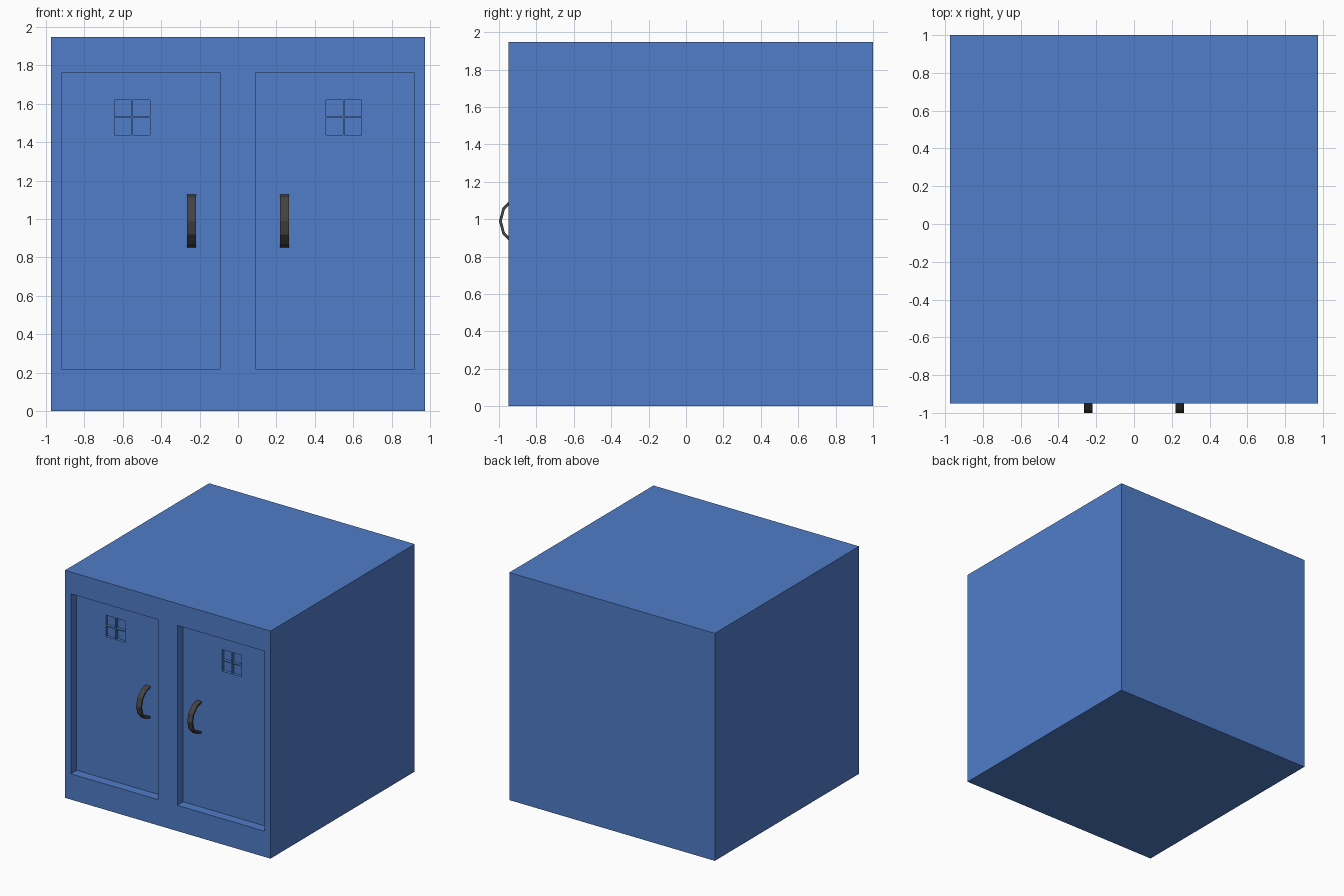
import bpy, bmesh, math

old = bpy.data.objects.get("Cube")
if old:
    bpy.data.objects.remove(old, do_unlink=True)


def material(name, rgb):
    m = bpy.data.materials.new(name)
    m.use_nodes = True
    m.diffuse_color = (*rgb, 1)
    m.node_tree.nodes["Principled BSDF"].inputs["Base Color"].default_value = (*rgb, 1)
    return m


def mesh_object(name, bm, mat):
    bmesh.ops.recalc_face_normals(bm, faces=bm.faces)
    me = bpy.data.meshes.new(name)
    bm.to_mesh(me)
    bm.free()
    me.materials.append(mat)
    ob = bpy.data.objects.new(name, me)
    bpy.context.collection.objects.link(ob)
    return ob


def box(name, lo, hi, mat):
    bm = bmesh.new()
    bmesh.ops.create_cube(bm, size=1)
    for v in bm.verts:
        v.co = [a + (b - a) * (c + 0.5) for a, b, c in zip(lo, hi, v.co)]
    return mesh_object(name, bm, mat)


def carve(target, lo, hi):
    cutter = box("cutter", lo, hi, target.data.materials[0])
    cutter.hide_render = True
    mod = target.modifiers.new("carve", "BOOLEAN")
    mod.operation, mod.solver, mod.object = "DIFFERENCE", "EXACT", cutter
    bpy.context.view_layer.objects.active = target
    bpy.ops.object.modifier_apply(modifier=mod.name)
    bpy.data.objects.remove(cutter, do_unlink=True)


blue = material("blue paint", (0.08, 0.205, 0.584))
dark = material("dark metal", (0.06, 0.058, 0.054))

FRONT, DOOR = -0.95, -0.87
cabinet = box("cabinet", (-0.973, FRONT, 0), (0.973, 1, 1.947), blue)


def handle(name, x):
    # half ring of flat facets, standing out from the door
    bm = bmesh.new()
    rings = []
    for i in range(7):
        a = math.radians(-90 + 30 * i)
        rings.append([bm.verts.new((x + dx, -0.86 - r * math.cos(a), 0.99 + r * math.sin(a)))
                      for dx, r in ((-0.023, 0.14), (0.023, 0.14), (0.023, 0.125), (-0.023, 0.125))])
    for p, q in zip(rings, rings[1:]):
        for j in range(4):
            k = (j + 1) % 4
            bm.faces.new((p[j], p[k], q[k], q[j]))
    bm.faces.new(rings[0])
    bm.faces.new(rings[-1])
    return mesh_object(name, bm, dark)


for side, s in (("left", 1), ("right", -1)):
    # recessed door panel
    x0, x1 = sorted((s * 0.09, s * 0.918))
    carve(cabinet, (x0, FRONT - 0.1, 0.22), (x1, DOOR, 1.76))
    # four sunken window panes divided by thin bars
    for px in (-1, 1):
        for pz in (-1, 1):
            cx, cz = s * 0.55 + px * 0.048, 1.529 + pz * 0.048
            carve(cabinet, (cx - 0.044, DOOR - 0.05, cz - 0.044),
                  (cx + 0.044, DOOR + 0.025, cz + 0.044))
    handle(side + "_door_handle", s * 0.242)
